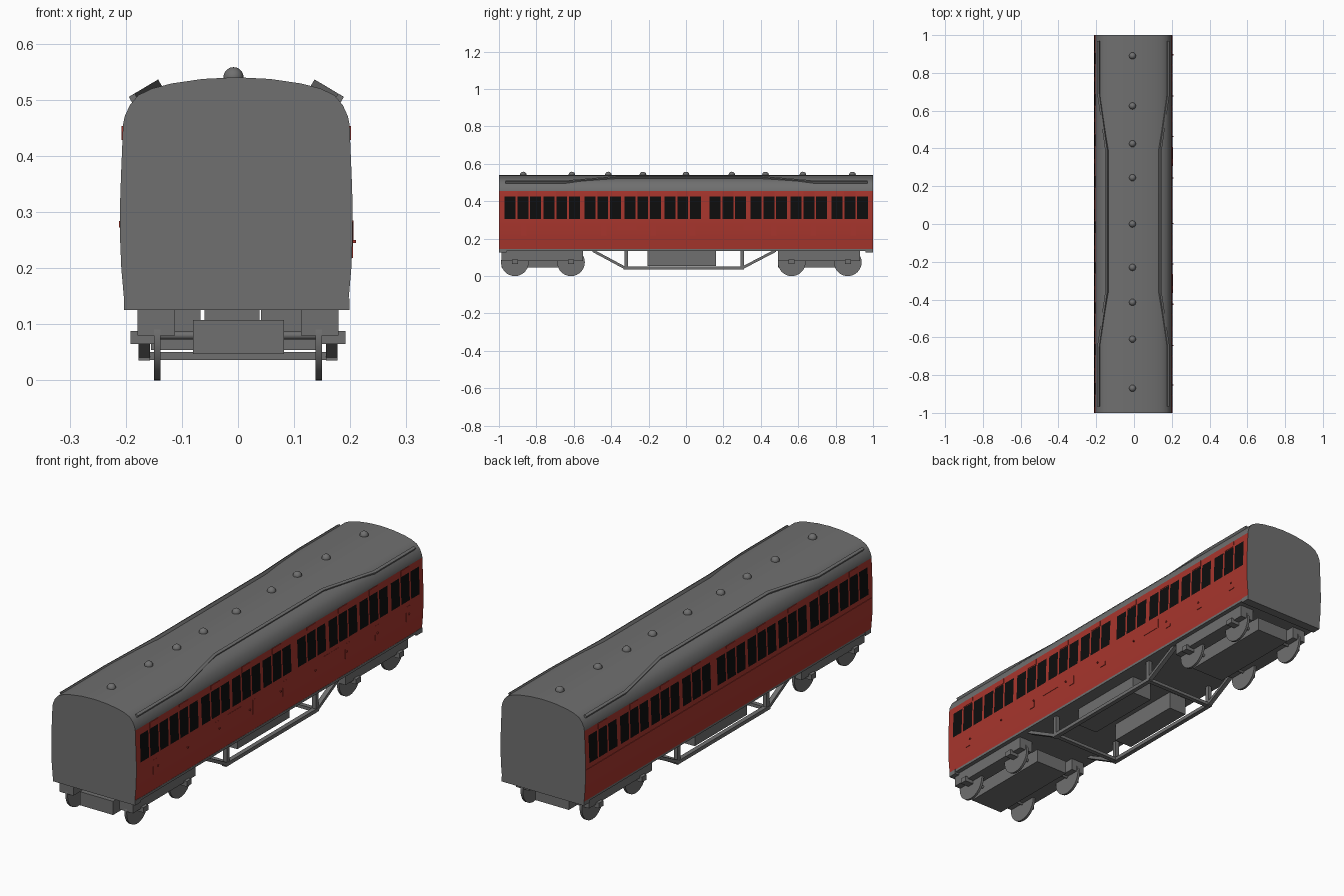
import bpy, bmesh, math
from mathutils import Vector

if "Cube" in bpy.data.objects:
    bpy.data.objects.remove(bpy.data.objects["Cube"])


def material(name, rgb):
    m = bpy.data.materials.new(name)
    m.diffuse_color = (*rgb, 1)
    m.use_nodes = True
    m.node_tree.nodes["Principled BSDF"].inputs["Base Color"].default_value = m.diffuse_color
    return m


GREY = material("dark grey", (0.16, 0.16, 0.16))
RED = material("carriage red", (0.39, 0.036, 0.026))
BLACK = material("window black", (0.004, 0.004, 0.004))


def finish(bm, name, *mats):
    bmesh.ops.recalc_face_normals(bm, faces=bm.faces)
    me = bpy.data.meshes.new(name)
    bm.to_mesh(me)
    bm.free()
    ob = bpy.data.objects.new(name, me)
    bpy.context.collection.objects.link(ob)
    for m in mats:
        me.materials.append(m)
    return ob


def box(name, x0, x1, y0, y1, z0, z1, mat=GREY):
    bm = bmesh.new()
    bmesh.ops.create_cube(bm, size=1)
    for v in bm.verts:
        v.co = ((x0 + x1) / 2 + v.co.x * (x1 - x0),
                (y0 + y1) / 2 + v.co.y * (y1 - y0),
                (z0 + z1) / 2 + v.co.z * (z1 - z0))
    return finish(bm, name, mat)


def loft(bm, sections):
    """Skin a row of closed sections and cap both ends."""
    rings = [[bm.verts.new(p) for p in s] for s in sections]
    n = len(rings[0])
    for a, b in zip(rings, rings[1:]):
        for i in range(n):
            j = (i + 1) % n
            bm.faces.new((a[i], a[j], b[j], b[i]))
    bm.faces.new(rings[0])
    bm.faces.new(rings[-1])


def cylinder(name, x, y, z, r, depth, segs):
    bm = bmesh.new()
    bmesh.ops.create_cone(bm, cap_ends=True, segments=segs, radius1=r, radius2=r, depth=depth)
    for v in bm.verts:
        v.co = (x + v.co.z, y + v.co.y, z + v.co.x)
    return finish(bm, name, GREY)


CX = -0.003  # body centre line
HALF = [(0.2, 0.143), (0.205, 0.2), (0.2075, 0.26), (0.2075, 0.305), (0.2055, 0.365),
        (0.203, 0.425), (0.202, 0.455), (0.199, 0.47), (0.19, 0.49), (0.175, 0.508),
        (0.15, 0.52), (0.115, 0.529), (0.06, 0.537), (0, 0.54)]
PROFILE = HALF + [(-x, z) for x, z in reversed(HALF[:-1])]


def side_x(z):
    """Half width of the body at a height."""
    for (xa, za), (xb, zb) in zip(HALF, HALF[1:]):
        if za <= z <= zb:
            return xa + (xb - xa) * (z - za) / (zb - za)


# Body shell: nine compartments with three windows each
GROUPS = [-0.97, -0.762, -0.543, -0.329, -0.115, 0.126, 0.345, 0.559, 0.778]
WINDOWS = [(g + k * 0.0685, g + k * 0.0685 + 0.0585) for g in GROUPS for k in range(3)]
cuts = sorted([-1, 1] + [y for w in WINDOWS for y in w])
bm = bmesh.new()
loft(bm, [[(CX + x, y, z) for x, z in PROFILE] for y in cuts])
bmesh.ops.recalc_face_normals(bm, faces=bm.faces)
for f in bm.faces:
    c = f.calc_center_median()
    if abs(f.normal.y) < 0.5 and c.z < 0.455 and abs(f.normal.x) > 0.7:
        glazed = 0.305 < c.z < 0.425 and any(a < c.y < b for a, b in WINDOWS)
        f.material_index = 2 if glazed else 1
finish(bm, "coach_body", GREY, RED, BLACK)

# Floor frame and end beams
box("floor_frame", CX - 0.199, CX + 0.201, -1, 1, 0.133, 0.144)
for s in (-1, 1):
    box("end_beam", CX - 0.2, CX + 0.202, min(s, s * 0.96), max(s, s * 0.96), 0.125, 0.146)

# Hoods above the doors on both sides
for g in GROUPS:
    for s in (-1, 1):
        x = CX + s * side_x(0.44)
        box("door_hood", x - 0.002, x + 0.002, g + 0.068, g + 0.128, 0.428, 0.453, RED)

# Door plates and long panels on the right side
PLATES = [(y, 0.03, 0.25, 0.065) for y in (-0.867, -0.44, -0.175, 0.035, 0.47, 0.68, 0.895)]
PLATES += [(y, 0.1, 0.265, 0.04) for y in (-0.315, 0.357)]
for y, w, z, h in PLATES:
    x = CX + side_x(z)
    box("side_plate", x - 0.003, x + 0.001, y - w / 2, y + w / 2, z - h / 2, z + h / 2, RED)

# Door handles
for g in GROUPS:
    box("door_handle", CX + 0.205, 0.21, g + 0.115, g + 0.121, 0.245, 0.25, RED)

# Waist moulding on the left side
x = CX - side_x(0.28)
box("waist_moulding", x - 0.002, x + 0.002, -0.995, 0.995, 0.272, 0.284, RED)

# Roof vents
for y in (-0.87, -0.61, -0.415, -0.23, 0, 0.245, 0.425, 0.625, 0.89):
    bm = bmesh.new()
    bmesh.ops.create_uvsphere(bm, u_segments=16, v_segments=10, radius=0.018)
    bmesh.ops.translate(bm, verts=bm.verts, vec=(-0.008, y, 0.54))
    finish(bm, "roof_vent", GREY)

# Rain strips that rise towards the middle of the roof
PATH = [(-0.965, 0.183, 0.502), (-0.65, 0.183, 0.502), (-0.36, 0.141, 0.527),
        (0.39, 0.141, 0.527), (0.69, 0.183, 0.502), (0.97, 0.183, 0.502)]
for s in (-1, 1):
    bm = bmesh.new()
    along, out = Vector((0.86, 0, -0.5)) * 0.006, Vector((0.5, 0, 0.86)) * 0.007
    sections = []
    for y, px, pz in PATH:
        p = Vector((px, y, pz))
        ring = [p + along + out, p - along + out, p - along - out, p + along - out]
        sections.append([(CX + s * q.x, q.y, q.z) for q in ring])
    loft(bm, sections)
    finish(bm, "rain_strip", GREY)

# Truss under the floor
for s in (-1, 1):
    bm = bmesh.new()
    xa, xb = s * 0.157, s * 0.177
    for y0, z0, y1, z1 in ((-0.5, 0.137, -0.325, 0.043), (-0.335, 0.043, 0.31, 0.043),
                           (0.3, 0.043, 0.48, 0.137)):
        h = 0.008
        loft(bm, [[(xa, y, z - h), (xb, y, z - h), (xb, y, z + h), (xa, y, z + h)]
                  for y, z in ((y0, z0), (y1, z1))])
    finish(bm, "truss_rail", GREY)
    for y in (-0.32, 0.30):
        box("truss_post", s * 0.167 - 0.009, s * 0.167 + 0.009, y - 0.009, y + 0.009, 0.04, 0.135)
for y in (-0.32, 0.30):
    box("truss_crossbar", -0.165, 0.165, y - 0.01, y + 0.01, 0.036, 0.05)

# Equipment boxes
box("battery_box_left", -0.155, -0.067, -0.205, 0.16, 0.054, 0.135)
box("battery_box_right", 0.041, 0.14, -0.205, 0.16, 0.054, 0.135)

# Bogies with frames, wheels, axles and axle boxes
for yc in (-0.765, 0.715):
    box("bogie_core", -0.08, 0.082, yc - 0.222, yc + 0.215, 0.047, 0.107)
    box("bogie_pivot", -0.06, 0.038, yc - 0.05, yc + 0.05, 0.1, 0.135)
    for s in (-1, 1):
        a, b = sorted((s * 0.112, s * 0.179))
        box("bogie_frame", a, b, yc - 0.222, yc + 0.215, 0.08, 0.135)
    for dy in (-0.15, 0.15):
        y = yc + dy
        cylinder("axle", 0, y, 0.08, 0.007, 0.28, 12)
        for s in (-1, 1):
            cylinder("wheel", s * 0.144, y, 0.074, 0.074, 0.011, 32)
            a, b = sorted((s * 0.14, s * 0.192))
            box("axle_box", a, b, y - 0.016, y + 0.016, 0.065, 0.088)

# Smooth the curved parts, keeping hard edges
bpy.ops.object.select_all(action='SELECT')
bpy.context.view_layer.objects.active = bpy.data.objects["coach_body"]
bpy.ops.object.shade_smooth_by_angle(angle=math.radians(35))
